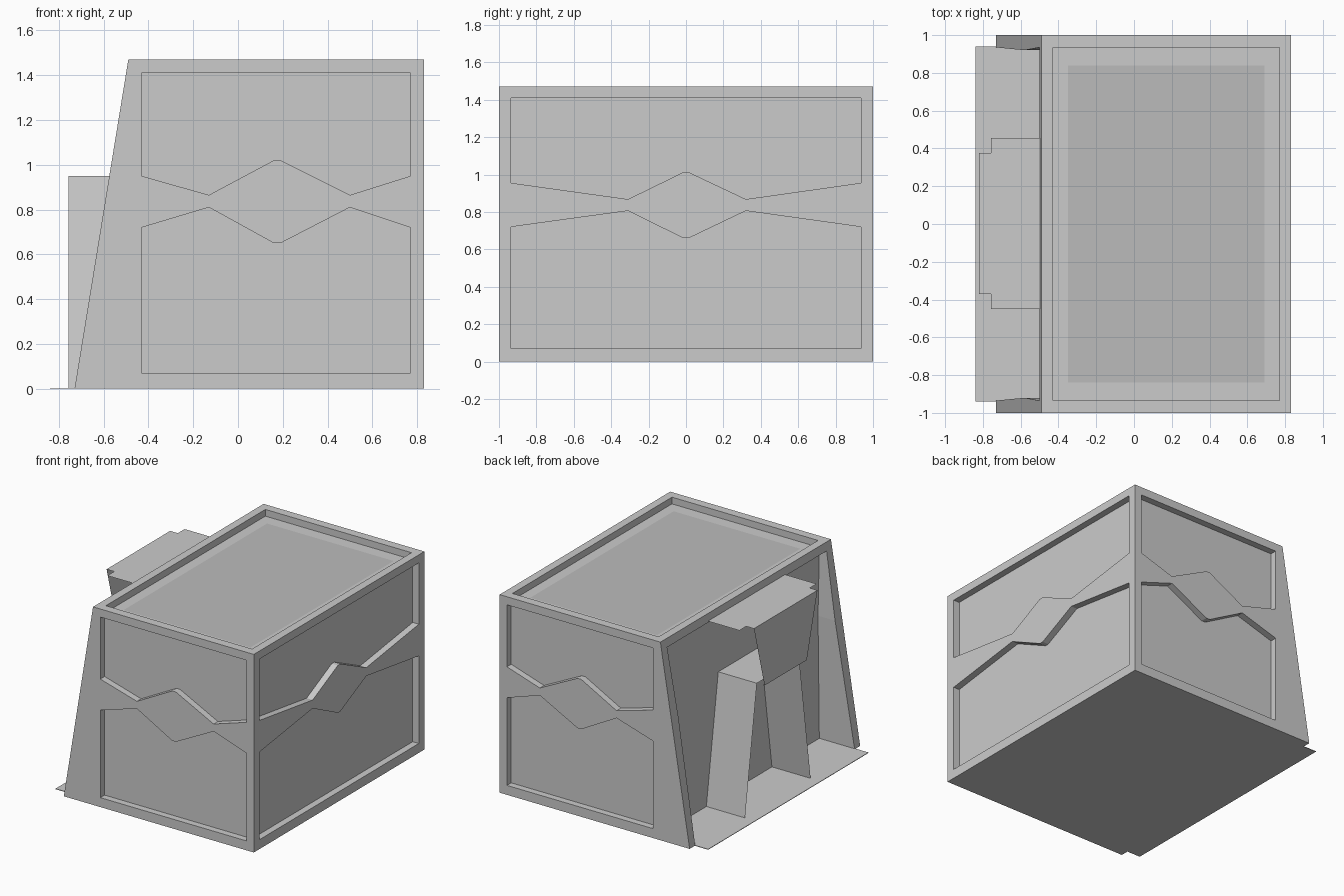
import bpy, bmesh
from mathutils import Vector

if "Cube" in bpy.data.objects:
    bpy.data.objects.remove(bpy.data.objects["Cube"])


def make_object(name, bm):
    bmesh.ops.recalc_face_normals(bm, faces=bm.faces)
    mesh = bpy.data.meshes.new(name)
    bm.to_mesh(mesh)
    bm.free()
    ob = bpy.data.objects.new(name, mesh)
    bpy.context.scene.collection.objects.link(ob)
    return ob


def place(p, axis, d):
    # 2D profile point placed on the plane at distance d along an axis
    return {'x': (d, p[0], p[1]), 'y': (p[0], d, p[1]), 'z': (p[0], p[1], d)}[axis]


def prism(name, pts, axis, a, b):
    bm = bmesh.new()
    face = bm.faces.new([bm.verts.new(place(p, axis, a)) for p in pts])
    ext = bmesh.ops.extrude_face_region(bm, geom=[face])
    vs = [g for g in ext['geom'] if isinstance(g, bmesh.types.BMVert)]
    bmesh.ops.translate(bm, verts=vs, vec=Vector(place((0, 0), axis, b - a)))
    return make_object(name, bm)


def sheet(name, pts, axis, d):
    bm = bmesh.new()
    bm.faces.new([bm.verts.new(place(p, axis, d)) for p in pts])
    return make_object(name, bm)


def rect(x0, x1, y0, y1):
    return [(x0, y0), (x1, y0), (x1, y1), (x0, y1)]


def cut(body, cutter):
    mod = body.modifiers.new(cutter.name, 'BOOLEAN')
    mod.operation = 'DIFFERENCE'
    mod.solver = 'EXACT'
    mod.object = cutter
    cutter.hide_render = True
    cutter.hide_viewport = True


# Main building block with a leaning entrance side
body = prism("building_body",
             [(-0.73, 0), (0.83, 0), (0.83, 1.47), (-0.49, 1.47)], 'y', -1, 1)

# Zigzag wall panels: the upper and lower outline share one set of stations
DEPTH = 0.05


def panels(stations, upper, lower):
    left, right = stations[0], stations[-1]
    top = [(left, 1.41), (right, 1.41)] + list(zip(stations, upper))[::-1]
    low = [(left, 0.07), (right, 0.07)] + list(zip(stations, lower))[::-1]
    return top, low


long_side = panels([-0.43, -0.13, 0.16, 0.19, 0.50, 0.77],
                   [0.95, 0.865, 1.02, 1.02, 0.865, 0.95],
                   [0.72, 0.81, 0.65, 0.65, 0.81, 0.72])
end_side = panels([-0.935, -0.31, -0.015, 0.015, 0.32, 0.935],
                  [0.955, 0.868, 1.012, 1.012, 0.868, 0.955],
                  [0.72, 0.806, 0.66, 0.66, 0.806, 0.72])
for level, pts in zip(("upper", "lower"), long_side):
    cut(body, prism(f"front_{level}_panel_cutter", pts, 'y', -1.1, -1 + DEPTH))
    cut(body, prism(f"back_{level}_panel_cutter", pts, 'y', 1 - DEPTH, 1.1))
for level, pts in zip(("upper", "lower"), end_side):
    cut(body, prism(f"end_{level}_panel_cutter", pts, 'x', 0.83 - DEPTH, 0.95))

# Sunken roof
cut(body, prism("roof_cutter", rect(-0.43, 0.77, -0.935, 0.935), 'z', 1.42, 1.6))

# Entrance recess, leaving a fin on each side
cut(body, prism("entrance_cutter",
                [(-0.935, -0.1), (0.935, -0.1), (0.935, 0), (0.92, 0.92), (0.935, 1.41),
                 (-0.935, 1.41), (-0.92, 0.92), (-0.935, 0)], 'x', -1, -0.44))

# Darker roof inlay
inlay = sheet("roof_inlay", rect(-0.35, 0.69, -0.84, 0.84), 'z', 1.423)
mat = bpy.data.materials.new("dark_grey")
mat.diffuse_color = (0.5, 0.5, 0.5, 1)
mat.use_nodes = True
mat.node_tree.nodes["Principled BSDF"].inputs["Base Color"].default_value = mat.diffuse_color
inlay.data.materials.append(mat)

# Entrance floor
prism("entrance_floor", rect(-0.84, -0.435, -0.94, 0.94), 'z', 0, 0.004)

# Canopy with a front tongue, and the tapered flap hanging from it
sheet("canopy", [(-0.44, -0.45), (-0.44, 0.455), (-0.757, 0.455), (-0.757, 0.375),
                 (-0.82, 0.375), (-0.82, -0.37), (-0.757, -0.37), (-0.757, -0.45)], 'z', 1.42)
sheet("canopy_flap", [(-0.37, 1.42), (0.375, 1.42), (0.25, 0.95), (-0.245, 0.95)], 'x', -0.82)

# Doorway tunnel of thin sheets: sloped walls and a flat roof
bm = bmesh.new()
rows = [[bm.verts.new((x, y, z)) for x in (-0.757, -0.44)]
        for y, z in [(0.39, 0), (0.25, 0.95), (-0.245, 0.95), (-0.38, 0)]]
for a, b in zip(rows, rows[1:]):
    bm.faces.new((a[0], a[1], b[1], b[0]))
make_object("doorway_tunnel", bm)
